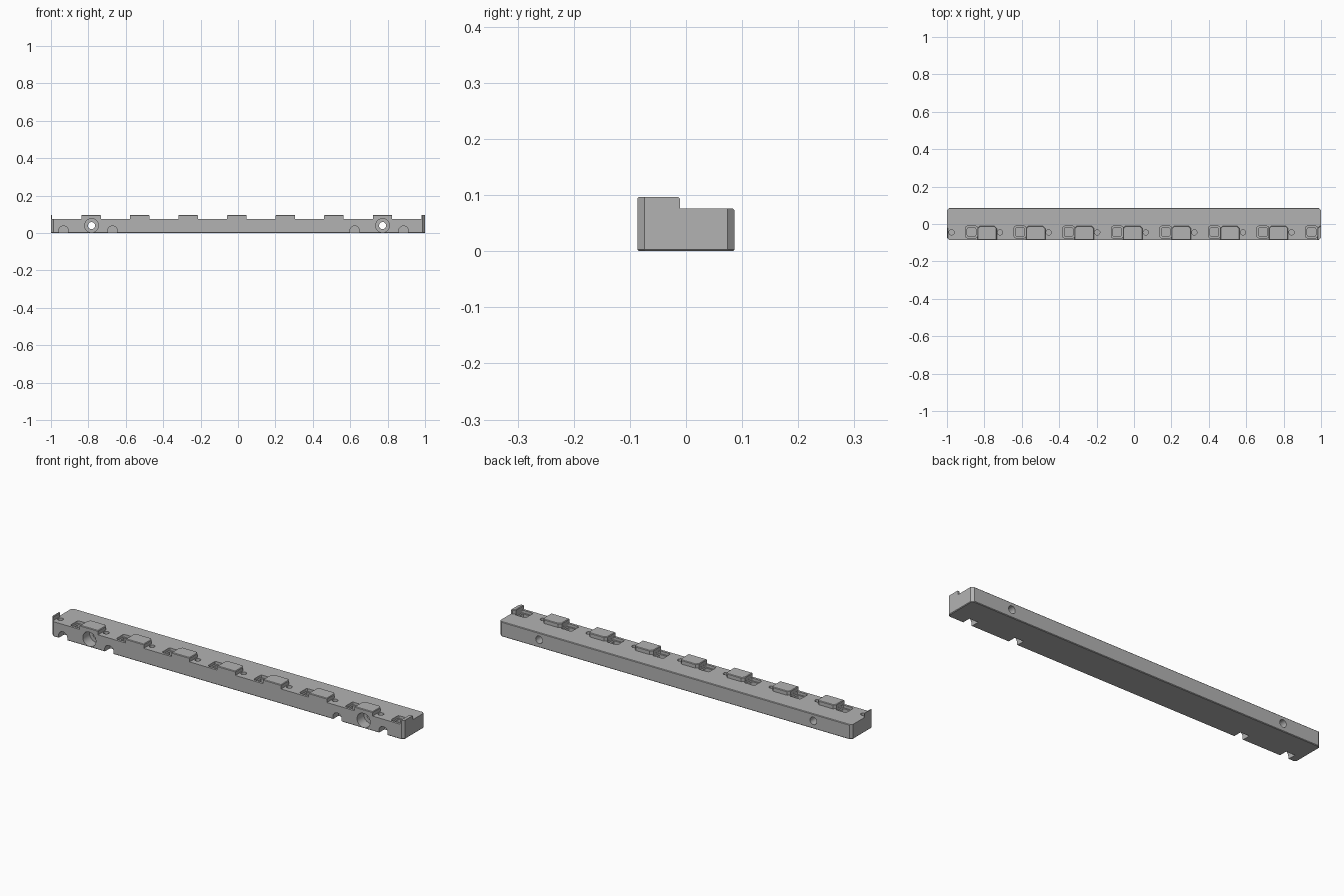
import bpy, bmesh, math
from mathutils import Matrix

if "Cube" in bpy.data.objects:
    bpy.data.objects.remove(bpy.data.objects["Cube"], do_unlink=True)

mat = bpy.data.materials.new("mid grey")
mat.use_nodes = True
GREY = (0.45, 0.45, 0.45, 1)
mat.diffuse_color = GREY
mat.node_tree.nodes["Principled BSDF"].inputs["Base Color"].default_value = GREY

FRONT, BACK, TOP, TAB_TOP = -0.0865, 0.0865, 0.076, 0.097
CORNER, EDGE = 0.0125, 0.003
PITCH, FIRST = 0.2597, -0.869


def finish(name, bm):
    bmesh.ops.recalc_face_normals(bm, faces=bm.faces)
    mesh = bpy.data.meshes.new(name)
    bm.to_mesh(mesh)
    bm.free()
    mesh.materials.append(mat)
    obj = bpy.data.objects.new(name, mesh)
    bpy.context.collection.objects.link(obj)
    return obj


def add_box(bm, x0, x1, y0, y1, z0, z1):
    m = Matrix.Translation(((x0 + x1) / 2, (y0 + y1) / 2, (z0 + z1) / 2))
    m = m @ Matrix.Diagonal((x1 - x0, y1 - y0, z1 - z0, 1))
    return bmesh.ops.create_cube(bm, size=1, matrix=m)["verts"]


def bevel(bm, verts, rule, width, segments=1):
    """Bevel the edges of a part whose end points both satisfy the rule."""
    edges = {e for v in verts for e in v.link_edges}
    chosen = [e for e in edges if rule(*(v.co for v in e.verts))]
    bmesh.ops.bevel(bm, geom=chosen, offset=width, segments=segments,
                    profile=0.5, affect='EDGES')


def upright(a, b):
    return abs(a.z - b.z) > 0.01


def add_cylinder(bm, loc, radius, depth, along_y=False, sides=32):
    m = Matrix.Translation(loc)
    if along_y:
        m = m @ Matrix.Rotation(math.pi / 2, 4, 'X')
    bmesh.ops.create_cone(bm, cap_ends=True, segments=sides, radius1=radius,
                          radius2=radius, depth=depth, matrix=m)


def boolean(obj, cutter, operation):
    mod = obj.modifiers.new(operation.title(), 'BOOLEAN')
    mod.operation, mod.object, mod.solver = operation, cutter, 'EXACT'
    cutter.hide_render = True
    cutter.hide_set(True)
    cutter.display_type = 'WIRE'


# Long bar with chamfered upright corners and fine edges
bm = bmesh.new()
bar_verts = add_box(bm, -1, 1, FRONT, BACK, 0, TOP)
bevel(bm, bar_verts, upright, CORNER)
bevel(bm, bm.verts, lambda a, b: max(a.z, b.z) < 0.001, EDGE)
bevel(bm, bm.verts, lambda a, b: min(a.z, b.z) > TOP - 0.001
      and min(a.y, b.y) > BACK - 0.001, EDGE)
bar = finish("bar", bm)

# Stepped mounting holes running front to back
for label, radius, y0, y1 in (("through_hole", 0.019, FRONT - 0.02, BACK + 0.02),
                              ("counterbore", 0.037, FRONT - 0.02, FRONT + 0.055)):
    bm = bmesh.new()
    for x in (-0.783, 0.773):
        add_cylinder(bm, (x, (y0 + y1) / 2, 0.04), radius, y1 - y0, True)
    boolean(bar, finish(label + "_cutter", bm), 'DIFFERENCE')

# Arched notches along the bottom of the front
bm = bmesh.new()
for x in (-0.933, -0.671, 0.624, 0.885):
    verts = add_box(bm, x - 0.025, x + 0.025, FRONT - 0.02, FRONT + 0.045, -0.02, 0.038)
    bevel(bm, verts, lambda a, b: min(a.z, b.z) > 0.03 and abs(a.y - b.y) > 0.01,
          0.0245, 8)
boolean(bar, finish("notch_cutter", bm), 'DIFFERENCE')

# Square pockets: a shallow wide step and a deep narrow well
for label, half, floor in (("pocket_step", 0.031, 0.062), ("pocket_well", 0.023, 0.025)):
    bm = bmesh.new()
    for i in range(8):
        x = FIRST + i * PITCH
        verts = add_box(bm, x - half, x + half, -0.043 - half, -0.043 + half, floor, 0.12)
        bevel(bm, verts, upright, 0.008, 3)
    boolean(bar, finish(label + "_cutter", bm), 'DIFFERENCE')

# Small round holes beside each tab
bm = bmesh.new()
for i in range(8):
    add_cylinder(bm, (FIRST + (i - 1) * PITCH + 0.153, -0.045, TOP), 0.014, 0.06, sides=24)
boolean(bar, finish("pin_hole_cutter", bm), 'DIFFERENCE')

# Raised tabs, trimmed to the bar outline at both ends
bm = bmesh.new()
for i in range(-1, 8):
    x = FIRST + i * PITCH + 0.0315
    verts = add_box(bm, x, x + 0.104, FRONT, -0.011, TOP, TAB_TOP)
    back_corner = lambda a, b: upright(a, b) and a.y > -0.02
    bevel(bm, verts, back_corner, CORNER)
bevel(bm, bm.verts, lambda a, b: min(a.z, b.z) > TAB_TOP - 0.001, EDGE)
tabs = finish("raised_tabs", bm)

bm = bmesh.new()
verts = add_box(bm, -1, 1, FRONT, BACK, 0.02, 0.15)
bevel(bm, verts, upright, CORNER)
boolean(tabs, finish("outline_trimmer", bm), 'INTERSECT')

# Smooth the round holes and keep every corner crisp
for obj in (bar, tabs):
    bpy.ops.object.select_all(action='DESELECT')
    bpy.context.view_layer.objects.active = obj
    obj.select_set(True)
    for mod in list(obj.modifiers):
        bpy.ops.object.modifier_apply(modifier=mod.name)
    bpy.ops.object.shade_smooth_by_angle(angle=math.radians(30))
